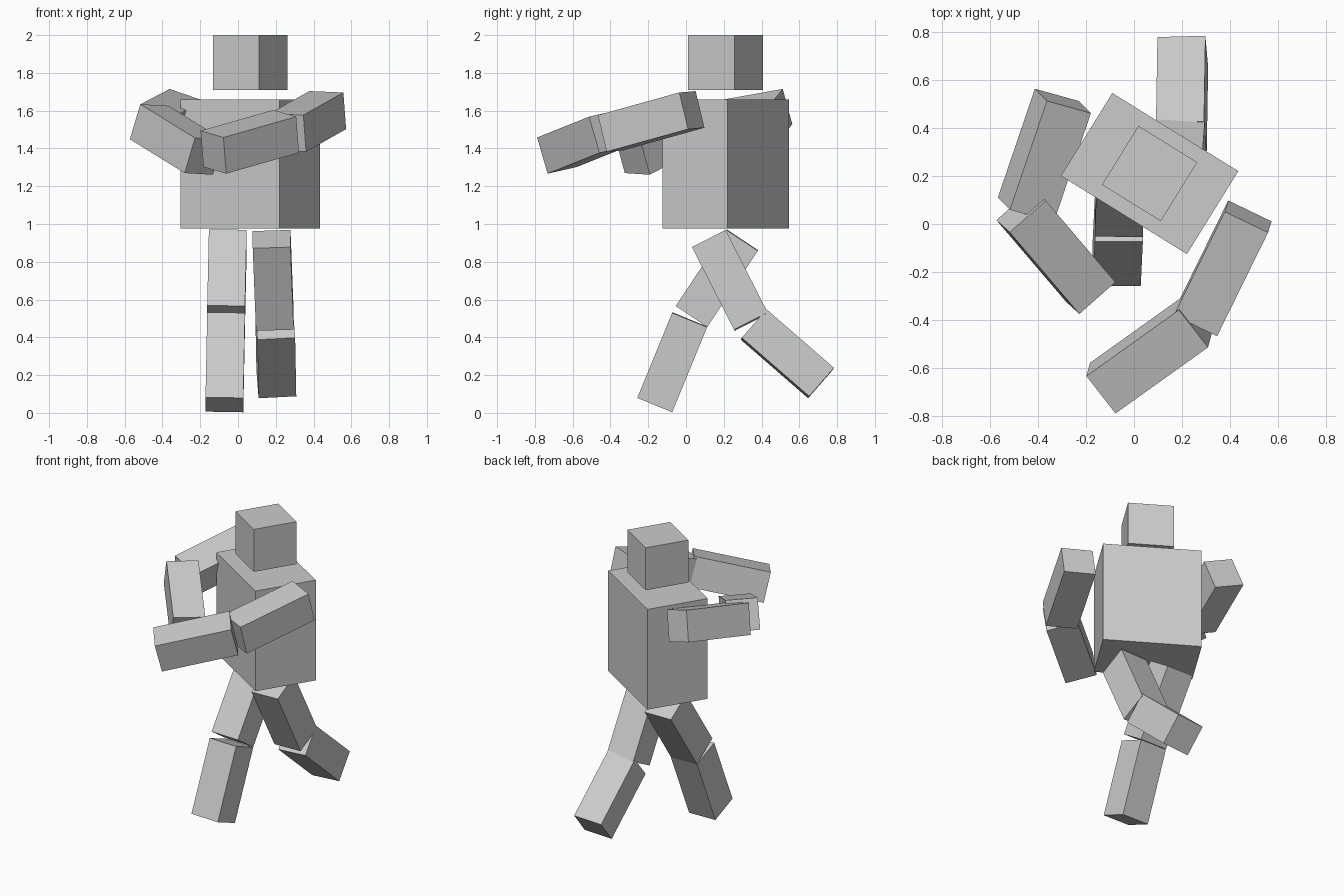
import bpy
from math import radians
from mathutils import Matrix, Vector

if "Cube" in bpy.data.objects:
    bpy.data.objects.remove(bpy.data.objects["Cube"])

LIMB = 0.2  # square thickness of every limb segment


def box(name, size, matrix):
    """Unit cube scaled to size and placed by a rigid matrix."""
    bpy.ops.mesh.primitive_cube_add(size=1)
    ob = bpy.context.object
    ob.name = name
    ob.data.transform(Matrix.Diagonal((*size, 1)))
    ob.matrix_world = matrix
    return ob


def limb(name, start, end, hint):
    """Square bar from start to end; hint sets the roll of its sides."""
    a, b = Vector(start), Vector(end)
    z = (b - a).normalized()
    x = Vector(hint)
    x = (x - x.dot(z) * z).normalized()
    y = z.cross(x)
    m = Matrix((x, y, z)).transposed().to_4x4()
    m.translation = (a + b) / 2
    return box(name, (LIMB, LIMB, (b - a).length), m)


# Head and torso share one twist about the vertical axis
for name, size, z in (("head", (0.288, 0.288, 0.29), 1.855),
                      ("torso", (0.617, 0.406, 0.685), 1.3175)):
    box(name, size, Matrix.Translation((0.065, 0.21, z)) @ Matrix.Rotation(radians(-31.8), 4, 'Z'))

# Legs in mid stride
limb("front_thigh", (-0.054, 0.298, 0.915), (-0.063, 0.03, 0.512), (1, 0, 0))
limb("front_shin", (-0.063, 0.02, 0.493), (-0.072, -0.165, 0.043), (1, 0, 0))
limb("back_thigh", (0.178, 0.122, 0.92), (0.195, 0.345, 0.483), (1, 0, 0))
limb("back_shin", (0.197, 0.358, 0.468), (0.203, 0.715, 0.158), (1, 0.03, 0.05))

# Arms bent across the front of the chest
limb("left_upper_arm", (0.475, 0.031, 1.603), (0.263, -0.4, 1.483), (-0.015, -0.047, 0.185))
limb("left_forearm", (0.255, -0.408, 1.49), (-0.13, -0.683, 1.38), (-0.01, -0.05, 0.185))
limb("right_upper_arm", (-0.296, 0.512, 1.59), (-0.45, 0.059, 1.509), (0.05, -0.05, 0.185))
limb("right_forearm", (-0.47, 0.057, 1.537), (-0.18, -0.283, 1.358), (0.055, -0.05, 0.185))
